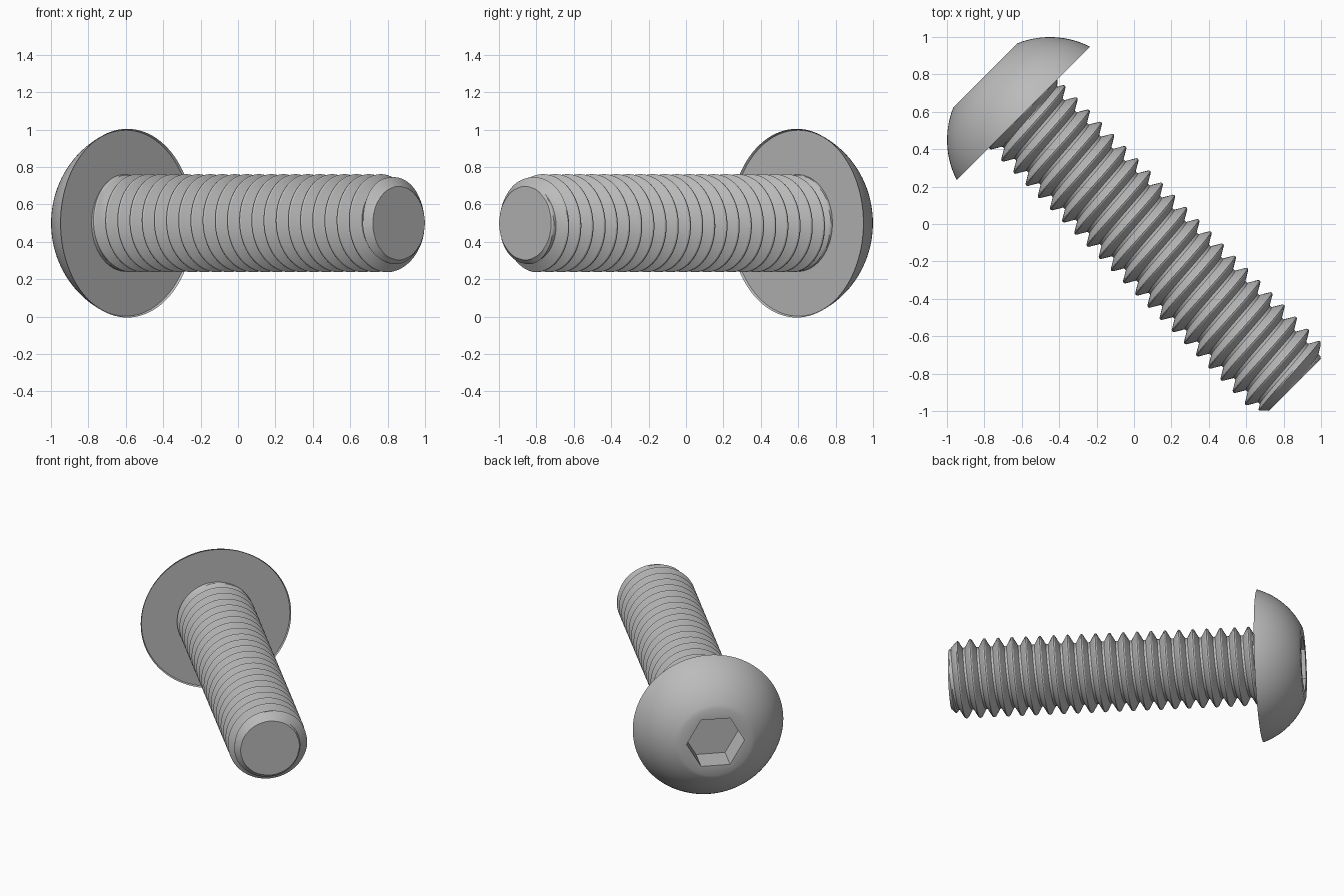
import bpy, bmesh, math
from mathutils import Matrix, Vector

old = bpy.data.objects.get("Cube")
if old:
    bpy.data.objects.remove(old, do_unlink=True)

steel = bpy.data.materials.new("steel_grey")
steel.use_nodes = True
steel.diffuse_color = (0.5, 0.5, 0.5, 1)
steel.node_tree.nodes["Principled BSDF"].inputs["Base Color"].default_value = (0.5, 0.5, 0.5, 1)

# Bolt frame: local z runs from the head to the tip, local y is up
h = math.sqrt(0.5)
FRAME = Matrix(((h, 0, h, 0), (h, 0, -h, 0), (0, 1, 0, 0.5), (0, 0, 0, 1)))
SEAT, TOP, TIP = -0.849, -1.124, 1.216
SEGMENTS = 96


def polar(r, a, s):
    return Vector((r * math.cos(a), r * math.sin(a), s))


def finish(name, bm):
    bmesh.ops.recalc_face_normals(bm, faces=bm.faces)
    bm.transform(FRAME)
    mesh = bpy.data.meshes.new(name)
    bm.to_mesh(mesh)
    bm.free()
    mesh.materials.append(steel)
    obj = bpy.data.objects.new(name, mesh)
    bpy.context.collection.objects.link(obj)
    bpy.ops.object.select_all(action='DESELECT')
    obj.select_set(True)
    bpy.context.view_layer.objects.active = obj
    bpy.ops.object.shade_smooth_by_angle(angle=math.radians(30))


# Domed head with a hexagonal socket, built as stacked rings
def hexagon(a):
    return 0.168 / math.cos(a % (math.pi / 3) - math.pi / 6)


dome_centre, dome_axis, dome_radius = -0.689, 0.054, 0.474
rings = [(lambda a: 0.497, SEAT)]
lo = math.asin((dome_centre - SEAT - 0.012) / dome_radius)
hi = math.asin((dome_centre - TOP) / dome_radius)
for i in range(15):
    t = lo + (hi - lo) * i / 14
    r = dome_axis + dome_radius * math.cos(t)
    rings.append((lambda a, r=r: r, dome_centre - dome_radius * math.sin(t)))
rings += [(hexagon, TOP), (hexagon, TOP + 0.19)]

bm = bmesh.new()
angles = [math.tau * i / SEGMENTS for i in range(SEGMENTS)]
grid = [[bm.verts.new(polar(f(a), a, s)) for a in angles] for f, s in rings]
for a, b in zip(grid, grid[1:]):
    for i in range(SEGMENTS):
        k = (i + 1) % SEGMENTS
        bm.faces.new((a[i], a[k], b[k], b[i]))
bm.faces.new(grid[0])
bm.faces.new(grid[-1])
finish("button_head", bm)

# Threaded shank: a helical grid, trimmed flat at both ends
PITCH, CREST, ROOT, PER_TURN = 0.0921, 0.262, 0.205, 12
FIRST_CREST = -0.784


def thread_radius(u, s):
    d = abs((u + 0.5) % 1 - 0.5)
    slope = min(max((d - 0.06) / 0.36, 0), 1)
    r = CREST + (ROOT - CREST) * slope
    r = max(r, 0.258 - 1.2 * max(0, s + 0.835))   # collar under the head
    return min(r, 0.195 + max(TIP - s, 0))         # chamfered tip


bm = bmesh.new()
rows = PER_TURN * 28
columns = []
for a in angles:
    column = []
    for j in range(rows):
        u = j / PER_TURN - 3
        s = FIRST_CREST + PITCH * (u + a / math.tau)
        column.append(bm.verts.new(polar(thread_radius(u, s), a, s)))
    columns.append(column)
for i in range(SEGMENTS):
    wrap = i == SEGMENTS - 1
    a, b = columns[i], columns[0][PER_TURN:] if wrap else columns[i + 1]
    for j in range(min(len(a), len(b)) - 1):
        bm.faces.new((a[j], b[j], b[j + 1], a[j + 1]))
for s, side in ((SEAT - 0.01, -1), (TIP, 1)):
    geom = bm.verts[:] + bm.edges[:] + bm.faces[:]
    bmesh.ops.bisect_plane(bm, geom=geom, dist=1e-6, plane_co=(0, 0, s),
                           plane_no=(0, 0, side), clear_outer=True)
bmesh.ops.remove_doubles(bm, verts=bm.verts, dist=1e-5)
bmesh.ops.holes_fill(bm, edges=[e for e in bm.edges if e.is_boundary], sides=0)
finish("threaded_shank", bm)
